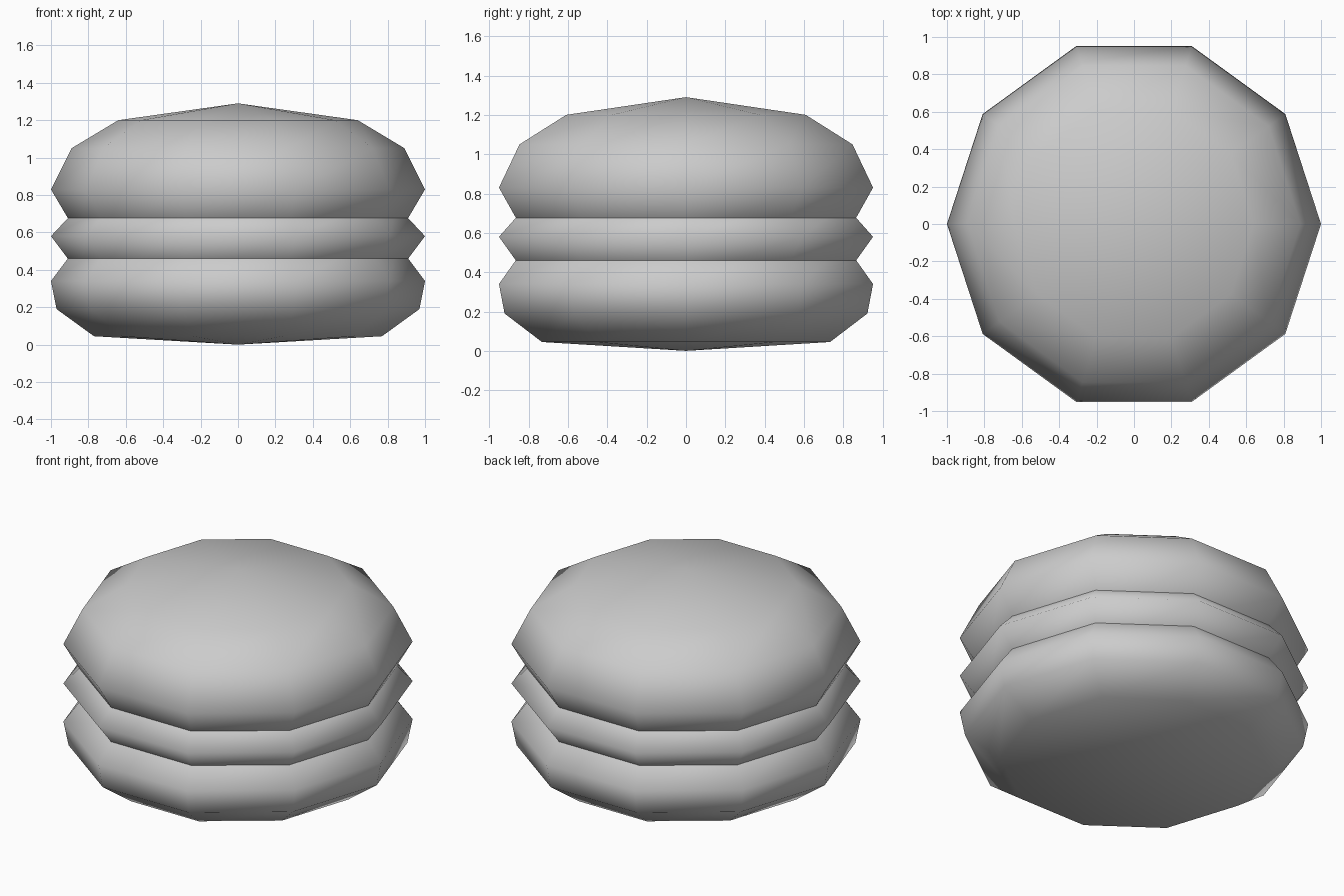
import bpy
import bmesh
from math import cos, sin, tau

if "Cube" in bpy.data.objects:
    bpy.data.objects.remove(bpy.data.objects["Cube"], do_unlink=True)

SIDES = 10

grey = bpy.data.materials.new("plain grey")
grey.use_nodes = True
colour = (0.6, 0.6, 0.6, 1)
grey.diffuse_color = colour
grey.node_tree.nodes["Principled BSDF"].inputs["Base Color"].default_value = colour


def lathe(name, bottom, rings, top):
    """Closed ten-sided body from (radius, height) rings with a pole at each end."""
    bm = bmesh.new()
    loops = [[bm.verts.new((r * cos(tau * i / SIDES), r * sin(tau * i / SIDES), z))
              for i in range(SIDES)] for r, z in rings]
    low, high = bm.verts.new((0, 0, bottom)), bm.verts.new((0, 0, top))
    for i in range(SIDES):
        j = (i + 1) % SIDES
        bm.faces.new((low, loops[0][j], loops[0][i]))
        bm.faces.new((high, loops[-1][i], loops[-1][j]))
        for a, b in zip(loops, loops[1:]):
            bm.faces.new((a[i], a[j], b[j], b[i]))
    for face in bm.faces:
        face.smooth = True
    mesh = bpy.data.meshes.new(name)
    bm.to_mesh(mesh)
    bm.free()
    mesh.materials.append(grey)
    obj = bpy.data.objects.new(name, mesh)
    bpy.context.collection.objects.link(obj)
    return obj


# Three rounded bodies, each sunk slightly into its neighbour
lathe("bottom_bun", 0, [(0.77, 0.045), (0.97, 0.19), (1, 0.34), (0.85, 0.54)], 0.56)
lathe("patty", 0.36, [(0.85, 0.38), (1, 0.58), (0.85, 0.74)], 0.76)
lathe("top_bun", 0.55, [(0.85, 0.575), (1, 0.83), (0.89, 1.05), (0.64, 1.2)], 1.29)
